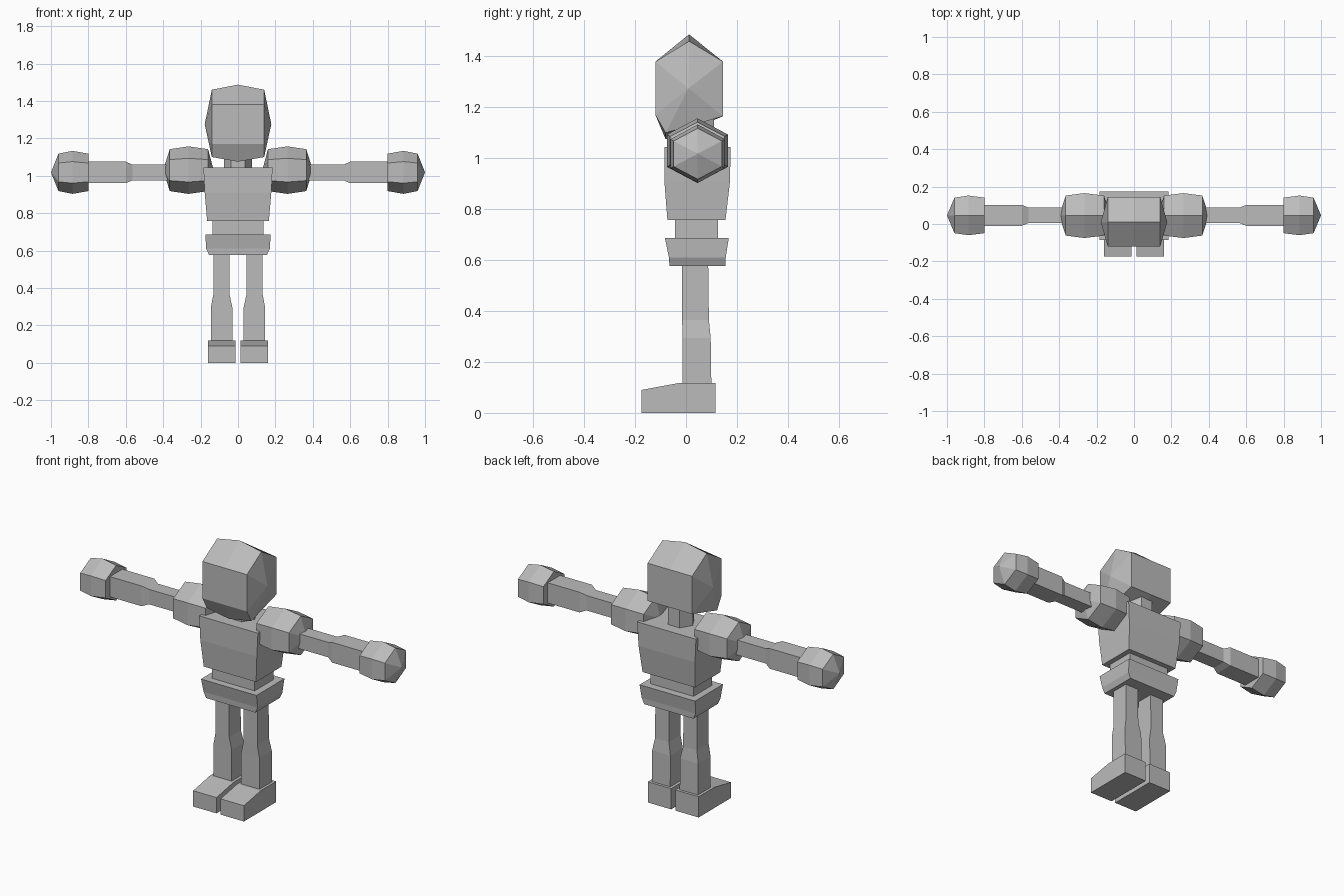
import bpy, bmesh, math

if "Cube" in bpy.data.objects:
    bpy.data.objects.remove(bpy.data.objects["Cube"])

grey = bpy.data.materials.new("plain grey")
grey.diffuse_color = (0.5, 0.5, 0.5, 1)
grey.use_nodes = True
grey.node_tree.nodes["Principled BSDF"].inputs["Base Color"].default_value = grey.diffuse_color


def loft(name, rings, tip_a=None, tip_b=None):
    """Skin equal-sized point rings; close each end with a flat cap or a pointed tip."""
    bm = bmesh.new()
    loops = [[bm.verts.new(p) for p in r] for r in rings]
    n = len(loops[0])
    for a, b in zip(loops, loops[1:]):
        for i in range(n):
            j = (i + 1) % n
            bm.faces.new((a[i], a[j], b[j], b[i]))
    for loop, tip in ((loops[0], tip_a), (loops[-1], tip_b)):
        if tip:
            t = bm.verts.new(tip)
            for i in range(n):
                bm.faces.new((loop[i], loop[(i + 1) % n], t))
        else:
            bm.faces.new(loop)
    bmesh.ops.recalc_face_normals(bm, faces=bm.faces)
    me = bpy.data.meshes.new(name)
    bm.to_mesh(me)
    bm.free()
    me.materials.append(grey)
    ob = bpy.data.objects.new(name, me)
    bpy.context.collection.objects.link(ob)
    return ob


def rect_z(z, x0, x1, y0, y1):
    return [(x0, y0, z), (x1, y0, z), (x1, y1, z), (x0, y1, z)]


def rect_x(x, y0, y1, z0, z1):
    return [(x, y0, z0), (x, y1, z0), (x, y1, z1), (x, y0, z1)]


def hex_x(x, cy, cz, half_w, r):
    """Hexagon across x, points up and down."""
    return [(x, cy + half_w * s, cz + r * c) for s, c in
            ((0, 1), (1, .5), (1, -.5), (0, -1), (-1, -.5), (-1, .5))]


# Head: hexagonal barrel with a raised crown and chin ridge, pointed sides
def head_ring(x, top, chin):
    return [(x, .012, top), (x, .145, 1.38), (x, .145, 1.165),
            (x, -.08, chin), (x, -.12, 1.17), (x, -.12, 1.38)]


loft("head", [head_ring(-.14, 1.46, 1.10), head_ring(0, 1.487, 1.075),
              head_ring(.14, 1.46, 1.10)], (-.178, .01, 1.275), (.178, .01, 1.275))

# Neck: six-sided column
loft("neck", [[(.075 * math.cos(i * math.pi / 3), .045 + .075 * math.sin(i * math.pi / 3), z)
               for i in range(6)] for z in (1.0, 1.17)])

# Torso, waist and hips
loft("torso", [rect_z(.757, -.165, .165, -.073, .155),
               rect_z(.91, -.178, .178, -.085, .173),
               rect_z(1.045, -.185, .185, -.085, .175)])
loft("waist", [rect_z(.65, -.135, .135, -.043, .125), rect_z(.79, -.135, .135, -.043, .125)])
loft("hips", [rect_z(.577, -.155, .155, -.065, .155),
              rect_z(.61, -.17, .17, -.067, .156),
              rect_z(.687, -.175, .175, -.083, .168)])

for side, s in (("left", 1), ("right", -1)):
    # Shoulder ball
    loft(side + "_shoulder",
         [hex_x(s * .16, .045, 1.03, .107, .112), hex_x(s * .265, .045, 1.03, .12, .127),
          hex_x(s * .365, .045, 1.03, .107, .112)],
         (s * .13, .045, 1.03), (s * .40, .045, 1.03))
    # Arm: slim upper part, thicker forearm
    loft(side + "_arm",
         [rect_x(s * .33, .005, .088, .975, 1.06), rect_x(s * .565, .005, .088, .975, 1.06),
          rect_x(s * .60, -.01, .102, .96, 1.075), rect_x(s * .83, -.01, .102, .96, 1.075)])
    # Fist
    loft(side + "_fist",
         [hex_x(s * .80, .046, 1.018, .095, .1), hex_x(s * .885, .046, 1.018, .106, .115),
          hex_x(s * .96, .046, 1.018, .095, .1)],
         None, (s * 1.0, .046, 1.018))
    # Leg: slim thigh, thicker shin
    loft(side + "_leg",
         [rect_z(.08, s * .03, s * .145, -.014, .1), rect_z(.295, s * .03, s * .145, -.014, .097),
          rect_z(.365, s * .045, s * .132, -.015, .09), rect_z(.6, s * .045, s * .132, -.015, .087)])
    # Foot: wedge profile swept across x
    prof = [(-.175, 0), (.115, 0), (.115, .118), (-.025, .118), (-.175, .09)]
    loft(side + "_foot", [[(s * x, y, z) for y, z in prof] for x in (.013, .16)])
